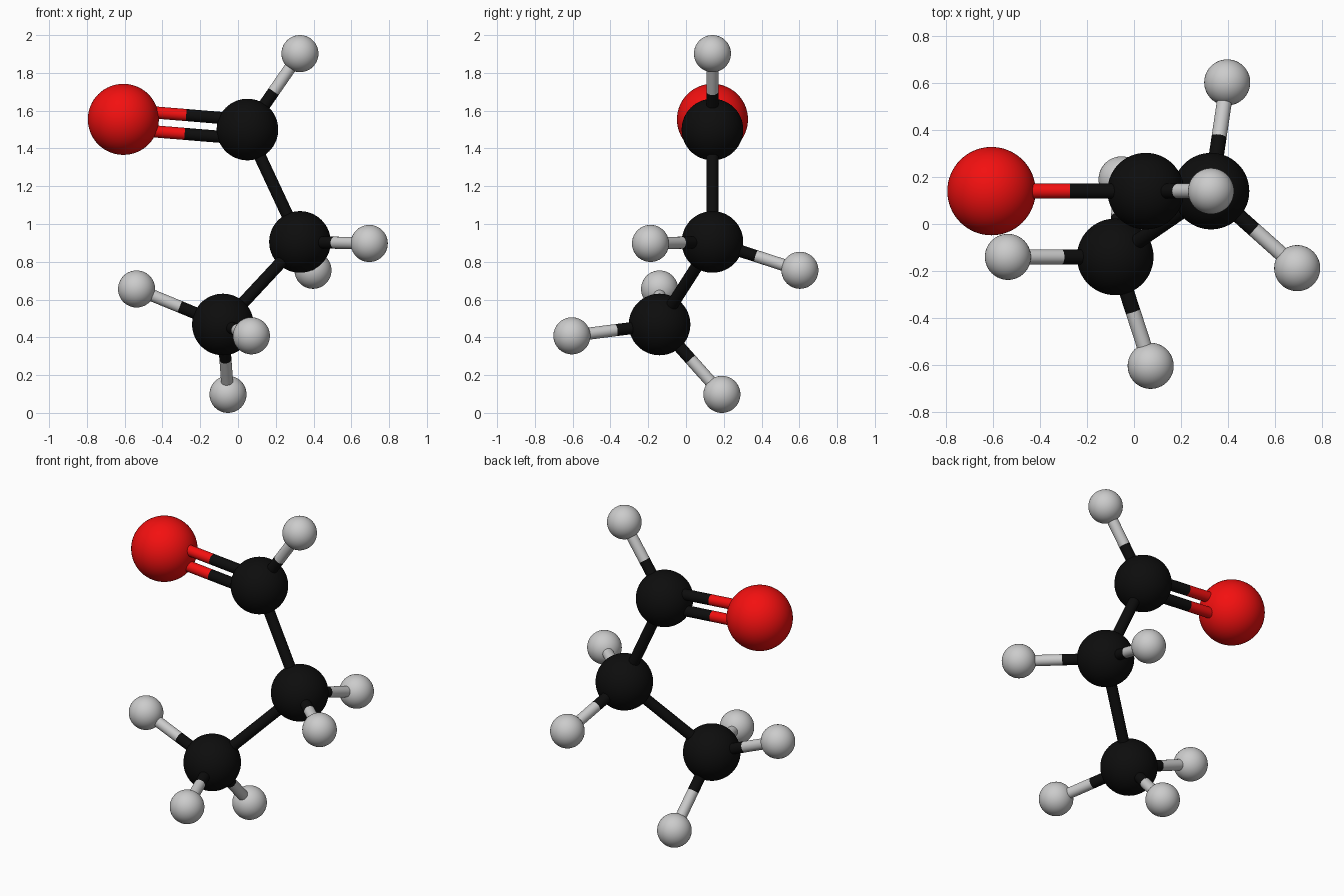
import bpy
from mathutils import Vector

if "Cube" in bpy.data.objects:
    bpy.data.objects.remove(bpy.data.objects["Cube"])

BOND_R = 0.032
DOUBLE_OFFSET = 0.05
RADIUS = {"carbon": 0.163, "oxygen": 0.188, "hydrogen": 0.098}


def material(name, color):
    m = bpy.data.materials.new(name)
    m.diffuse_color = color
    m.use_nodes = True
    m.node_tree.nodes["Principled BSDF"].inputs["Base Color"].default_value = m.diffuse_color
    return m


MATS = {
    "carbon": material("black", (0.004, 0.004, 0.004, 1)),
    "oxygen": material("red", (0.9, 0.005, 0.005, 1)),
    "hydrogen": None,  # plain grey
}

# Atoms: element and centre
ATOMS = {
    "oxygen": ("oxygen", (-0.607, 0.14, 1.554)),
    "carbon_top": ("carbon", (0.05, 0.14, 1.50)),
    "carbon_middle": ("carbon", (0.328, 0.14, 0.905)),
    "carbon_bottom": ("carbon", (-0.08, -0.14, 0.468)),
    "hydrogen_top": ("hydrogen", (0.328, 0.14, 1.902)),
    "hydrogen_middle_right": ("hydrogen", (0.695, -0.188, 0.897)),
    "hydrogen_middle_back": ("hydrogen", (0.397, 0.603, 0.755)),
    "hydrogen_bottom_left": ("hydrogen", (-0.537, -0.14, 0.656)),
    "hydrogen_bottom_front": ("hydrogen", (0.071, -0.604, 0.408)),
    "hydrogen_bottom_back": ("hydrogen", (-0.053, 0.19, 0.098)),
}

# Bonds: end atoms and number of parallel sticks
BONDS = [
    ("carbon_top", "oxygen", 2),
    ("carbon_top", "carbon_middle", 1),
    ("carbon_middle", "carbon_bottom", 1),
    ("carbon_top", "hydrogen_top", 1),
    ("carbon_middle", "hydrogen_middle_right", 1),
    ("carbon_middle", "hydrogen_middle_back", 1),
    ("carbon_bottom", "hydrogen_bottom_left", 1),
    ("carbon_bottom", "hydrogen_bottom_front", 1),
    ("carbon_bottom", "hydrogen_bottom_back", 1),
]


def finish(name, element):
    ob = bpy.context.object
    ob.name = name
    if MATS[element]:
        ob.data.materials.append(MATS[element])
    bpy.ops.object.shade_smooth_by_angle()
    return ob


def atom(name, element, centre):
    bpy.ops.mesh.primitive_uv_sphere_add(
        segments=64, ring_count=32, radius=RADIUS[element], location=centre)
    finish(name, element)


def stick(name, element, a, b):
    d = b - a
    bpy.ops.mesh.primitive_cylinder_add(
        vertices=32, radius=BOND_R, depth=d.length, location=(a + b) / 2)
    ob = finish(name, element)
    ob.rotation_euler = d.to_track_quat("Z", "Y").to_euler()


# Balls
for name, (element, centre) in ATOMS.items():
    atom(name, element, centre)

# Sticks, each half coloured like its own atom
for first, second, count in BONDS:
    (el_a, a), (el_b, b) = ATOMS[first], ATOMS[second]
    a, b = Vector(a), Vector(b)
    side = (b - a).cross(Vector((0, 1, 0))).normalized() * DOUBLE_OFFSET
    for s in ((0,) if count == 1 else (-1, 1)):
        p, q = a + side * s, b + side * s
        mid = (p + q) / 2
        if el_a == el_b:
            stick(f"bond_{first}_to_{second}", el_a, p, q)
        else:
            stick(f"bond_half_{first}", el_a, p, mid)
            stick(f"bond_half_{second}", el_b, mid, q)
